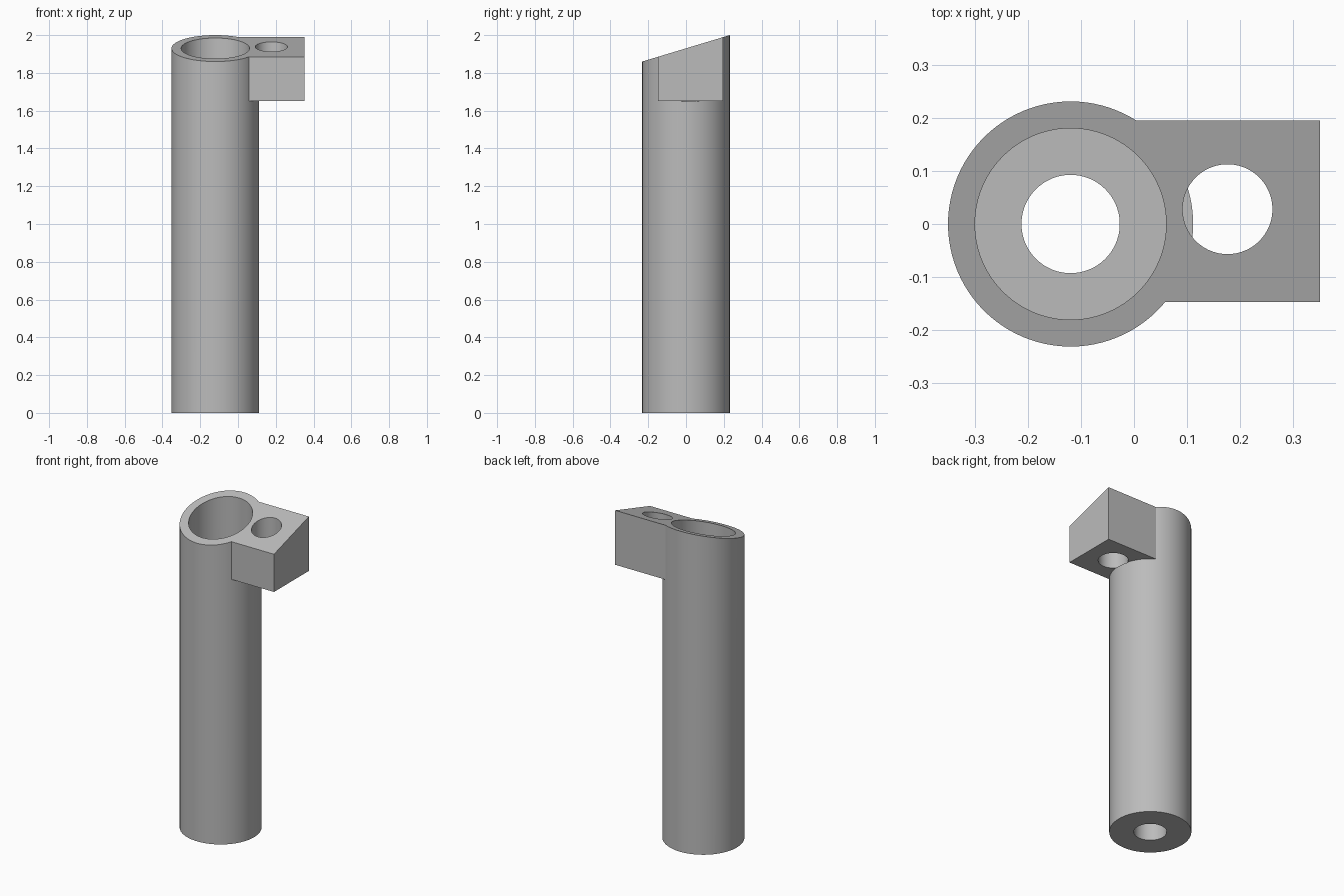
import bpy
import bmesh
from math import radians
from mathutils import Matrix, Vector

cube = bpy.data.objects.get("Cube")
if cube:
    bpy.data.objects.remove(cube, do_unlink=True)

POST_X, POST_R = -0.12, 0.232
HEIGHT, LOW_TOP = 2.0, 1.86
ARM_BOTTOM = 1.65
FLOOR = 0.17


def add_object(name, bm):
    mesh = bpy.data.meshes.new(name)
    bm.to_mesh(mesh)
    bm.free()
    obj = bpy.data.objects.new(name, mesh)
    bpy.context.collection.objects.link(obj)
    return obj


def cylinder(name, x, y, radius, z0, z1, sides=96):
    bm = bmesh.new()
    bmesh.ops.create_cone(bm, cap_ends=True, segments=sides, radius1=radius,
                          radius2=radius, depth=z1 - z0,
                          matrix=Matrix.Translation((x, y, (z0 + z1) / 2)))
    return add_object(name, bm)


def box(name, low, high):
    low, high = Vector(low), Vector(high)
    bm = bmesh.new()
    bmesh.ops.create_cube(bm, size=1, matrix=Matrix.Translation((low + high) / 2)
                          @ Matrix.Diagonal((high - low).to_4d()))
    return add_object(name, bm)


def combine(target, tool, operation):
    mod = target.modifiers.new(operation.title(), 'BOOLEAN')
    mod.operation, mod.solver, mod.object = operation, 'EXACT', tool
    bpy.context.view_layer.objects.active = target
    bpy.ops.object.modifier_apply(modifier=mod.name)
    bpy.data.objects.remove(tool, do_unlink=True)


# Round post with a square mounting arm
post = cylinder("mounting_post", POST_X, 0, POST_R, 0, HEIGHT + 0.2)
arm = box("side_arm", (-0.02, -0.148, ARM_BOTTOM), (0.352, 0.196, HEIGHT + 0.1))
combine(post, arm, 'UNION')

# Sloping top, low at the front and high at the back
bm = bmesh.new()
bm.from_mesh(post.data)
normal = Vector((0, LOW_TOP - HEIGHT, 2 * POST_R))
cut = bmesh.ops.bisect_plane(bm, geom=bm.verts[:] + bm.edges[:] + bm.faces[:],
                             plane_co=(0, POST_R, HEIGHT), plane_no=normal,
                             clear_outer=True)
rim = [e for e in cut["geom_cut"] if isinstance(e, bmesh.types.BMEdge)]
bmesh.ops.contextual_create(bm, geom=rim)
bmesh.ops.recalc_face_normals(bm, faces=bm.faces[:])
bm.to_mesh(post.data)
bm.free()

# Wide bore, narrow through hole and arm hole
for name, x, y, radius, z0 in (
        ("wide_bore", POST_X, 0, 0.181, FLOOR),
        ("through_hole", POST_X, 0, 0.093, -0.1),
        ("arm_hole", 0.177, 0.028, 0.085, ARM_BOTTOM - 0.002)):
    combine(post, cylinder(name, x, y, radius, z0, HEIGHT + 0.3), 'DIFFERENCE')

# Single grey finish
grey = bpy.data.materials.new("plain_grey")
grey.use_nodes = True
colour = (0.5, 0.5, 0.5, 1)
grey.diffuse_color = colour
grey.node_tree.nodes["Principled BSDF"].inputs["Base Color"].default_value = colour
post.data.materials.clear()
post.data.materials.append(grey)

bpy.ops.object.select_all(action='DESELECT')
post.select_set(True)
bpy.context.view_layer.objects.active = post
bpy.ops.object.shade_smooth_by_angle(angle=radians(30))
